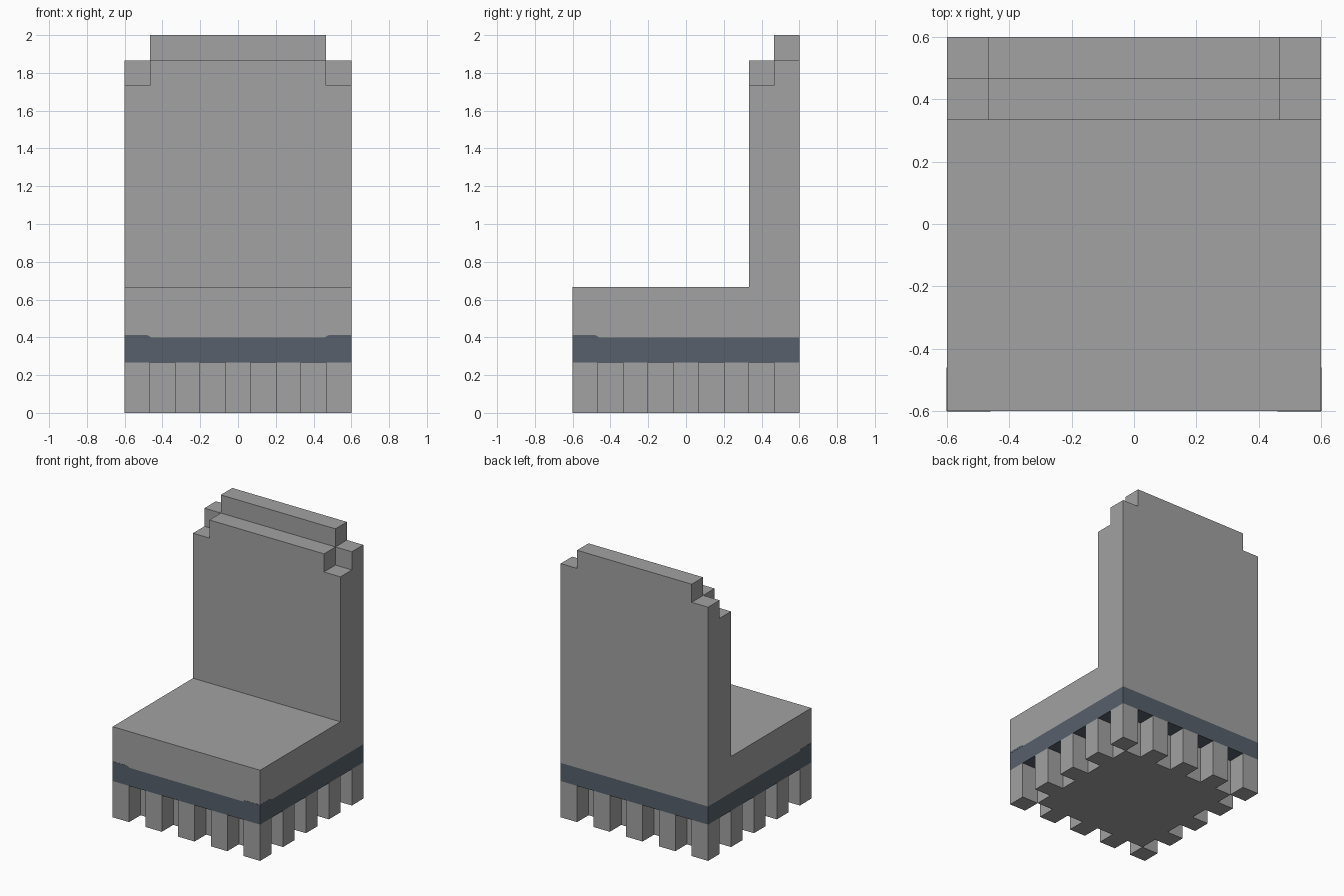
import bpy, bmesh
from mathutils import Vector

if "Cube" in bpy.data.objects:
    bpy.data.objects.remove(bpy.data.objects["Cube"], do_unlink=True)

U = 2 / 15      # block unit: 9 wide, 9 deep, 15 high
H = 4.5         # half width in units


def material(name, rgb):
    m = bpy.data.materials.new(name)
    m.use_nodes = True
    m.diffuse_color = (*rgb, 1)
    m.node_tree.nodes["Principled BSDF"].inputs["Base Color"].default_value = (*rgb, 1)
    return m


GREY = material("stone grey", (0.36, 0.36, 0.36))
BLUE = material("slate blue", (0.095, 0.117, 0.147))


def prism(name, points, extrude, mat):
    """Extrude a flat outline (in block units) along a vector."""
    bm = bmesh.new()
    face = bm.faces.new([bm.verts.new(Vector(p) * U) for p in points])
    new = bmesh.ops.extrude_face_region(bm, geom=[face])["geom"]
    bmesh.ops.translate(bm, vec=Vector(extrude) * U,
                        verts=[g for g in new if isinstance(g, bmesh.types.BMVert)])
    bmesh.ops.recalc_face_normals(bm, faces=bm.faces)
    mesh = bpy.data.meshes.new(name)
    bm.to_mesh(mesh)
    bm.free()
    mesh.materials.append(mat)
    obj = bpy.data.objects.new(name, mesh)
    bpy.context.collection.objects.link(obj)
    return obj


def box(name, x0, x1, y0, y1, z0, z1, mat):
    outline = [(x0, y0, z0), (x1, y0, z0), (x1, y1, z0), (x0, y1, z0)]
    return prism(name, outline, (0, 0, z1 - z0), mat)


# Base: solid core ringed by evenly spaced square slats
box("base_core", -3.5, 3.5, -3.5, 3.5, 0, 2, GREY)
for i in range(9):
    for j in range(9):
        on_rim = i in (0, 8) or j in (0, 8)
        if on_rim and i % 2 == 0 and j % 2 == 0:
            x, y = i - H, j - H
            box(f"base_slat_{i}_{j}", x, x + 1, y, y + 1, 0, 2, GREY)

# Band between base and seat
box("band", -H, H, -H, H, 2, 3, BLUE)

# Seat and backrest as one stepped side profile
profile = [(-H, 3), (H, 3), (H, 14), (3.5, 14), (3.5, 13), (2.5, 13), (2.5, 5), (-H, 5)]
prism("seat_and_back", [(-H, y, z) for y, z in profile], (9, 0, 0), GREY)

# Two stepped crest rails on top of the backrest
box("front_crest", -3.5, 3.5, 2.5, 3.5, 13, 14, GREY)
box("rear_crest", -3.5, 3.5, 3.5, H, 14, 15, GREY)

# Thin painted lips where the band rises at the front corners
T = 0.008
lip = [(-H, 3), (-3.45, 3), (-3.6, 3.09), (-H, 3.09)]
for s, side in ((1, "left"), (-1, "right")):
    prism(f"{side}_front_lip", [(-s * a, -H, z) for a, z in lip], (0, -T, 0), BLUE)
    prism(f"{side}_side_lip", [(s * H, a, z) for a, z in lip], (s * T, 0, 0), BLUE)
